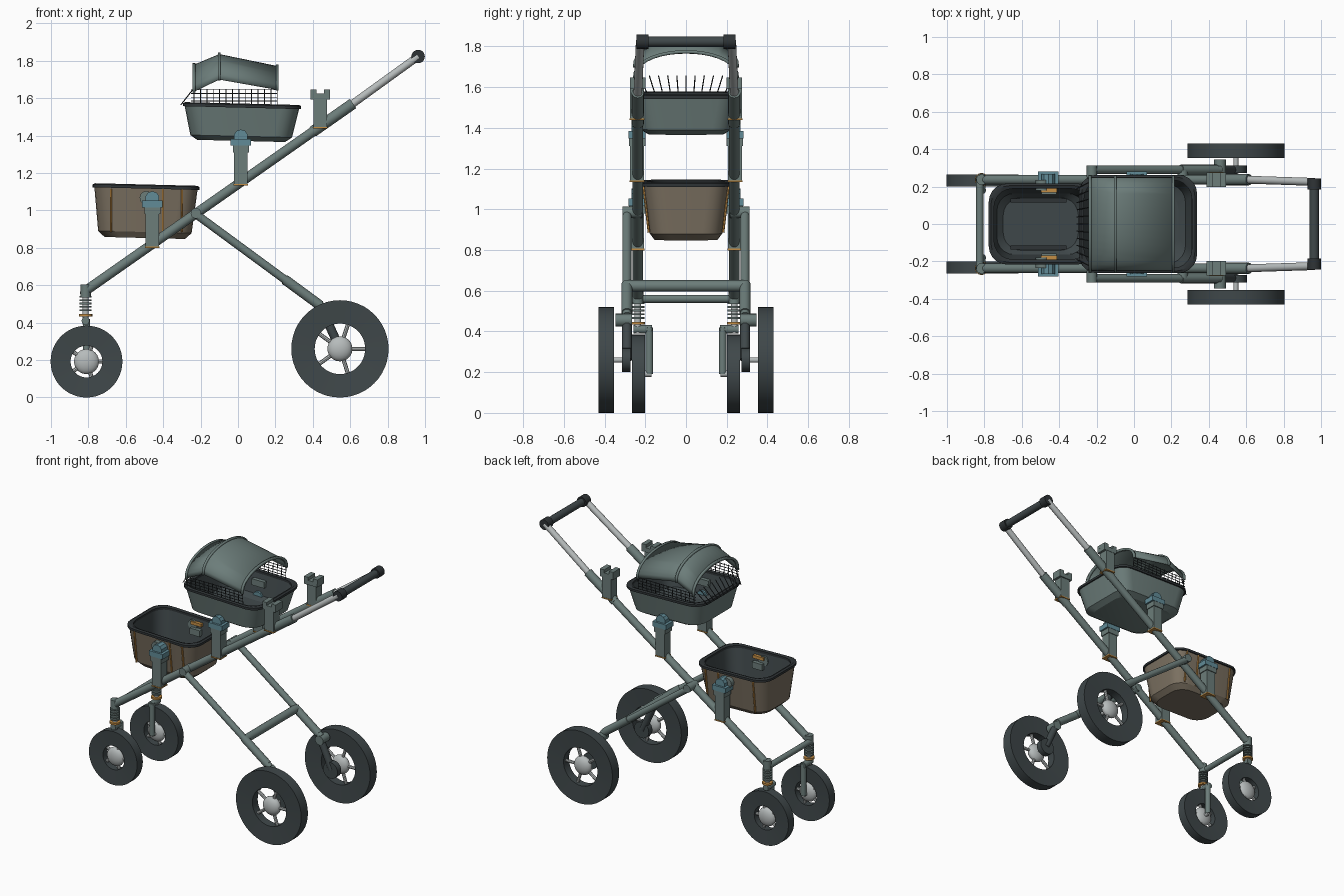
import bpy, bmesh, math
from math import sin, cos, pi
from mathutils import Vector, Matrix

old = bpy.data.objects.get("Cube")
if old:
    bpy.data.objects.remove(old)


def material(name, rgb):
    m = bpy.data.materials.new(name)
    m.use_nodes = True
    col = (*rgb, 1)
    m.diffuse_color = col
    m.node_tree.nodes["Principled BSDF"].inputs["Base Color"].default_value = col
    return m


FRAME = material("grey_green", (.15, .205, .195))
LIGHT = material("light_grey", (.47, .5, .5))
TYRE = material("tyre_charcoal", (.05, .064, .068))
DARK = material("trim_black", (.028, .034, .037))
BROWN = material("taupe_fabric", (.2, .165, .12))
ORANGE = material("orange", (.55, .27, .06))
TEAL = material("teal", (.12, .26, .31))


def finish(bm, name, mats, smooth=35):
    bmesh.ops.recalc_face_normals(bm, faces=bm.faces)
    me = bpy.data.meshes.new(name)
    bm.to_mesh(me)
    bm.free()
    ob = bpy.data.objects.new(name, me)
    bpy.context.collection.objects.link(ob)
    for m in mats if isinstance(mats, list) else [mats]:
        me.materials.append(m)
    if smooth:
        bpy.ops.object.select_all(action='DESELECT')
        ob.select_set(True)
        bpy.context.view_layer.objects.active = ob
        bpy.ops.object.shade_smooth_by_angle(angle=math.radians(smooth))
    return ob


def add_tube(bm, p, q, r, sides=16):
    p, q = Vector(p), Vector(q)
    rot = (q - p).to_track_quat('Z', 'Y').to_matrix().to_4x4()
    bmesh.ops.create_cone(bm, cap_ends=True, segments=sides, radius1=r, radius2=r,
                          depth=(q - p).length, matrix=Matrix.Translation((p + q) / 2) @ rot)


def tube(name, p, q, r, mat, sides=16):
    bm = bmesh.new()
    add_tube(bm, p, q, r, sides)
    return finish(bm, name, mat)


def box(name, centre, size, mat):
    bm = bmesh.new()
    bmesh.ops.create_cube(bm, size=1, matrix=Matrix.Translation(centre) @ Matrix.Diagonal((*size, 1)))
    return finish(bm, name, mat, 0)


def bridge(bm, a, b, mat=0):
    for i in range(len(a)):
        j = (i + 1) % len(a)
        bm.faces.new((a[i], a[j], b[j], b[i])).material_index = mat


def wheel(name, x, y, r, hole, width):
    # tyre as a revolved section, slightly dished toward the hole
    bm = bmesh.new()
    h, n = width / 2, 48
    rings = []
    for rad, dy in ((r, -h), (r, h), (hole, h * .8), (hole, -h * .8)):
        rings.append([bm.verts.new((x + rad * cos(2 * pi * i / n), y + dy, r + rad * sin(2 * pi * i / n)))
                      for i in range(n)])
    for k in range(4):
        bridge(bm, rings[k], rings[(k + 1) % 4])
    finish(bm, name + "_tyre", TYRE)
    # hub and five spokes
    bm = bmesh.new()
    bmesh.ops.create_uvsphere(bm, u_segments=20, v_segments=12, radius=.067,
                              matrix=Matrix.Translation((x, y, r)) @ Matrix.Diagonal((1, h / .067, 1, 1)))
    for i in range(5):
        a = 2 * pi * i / 5
        add_tube(bm, (x, y, r), (x + hole * 1.05 * cos(a), y, r + hole * 1.05 * sin(a)), .011, 8)
    finish(bm, name + "_hub", LIGHT)


def rounded_loop(bm, hx, hy, z, rad):
    pts = []
    for k, (sx, sy) in enumerate(((1, 1), (-1, 1), (-1, -1), (1, -1))):
        for i in range(6):
            a = (k + i / 5) * pi / 2
            pts.append(bm.verts.new((sx * (hx - rad) + rad * cos(a), sy * (hy - rad) + rad * sin(a), z)))
    return pts


def bowl(name, centre, levels, fabric):
    # levels: half length, half width, height; outer wall up, then inner wall down
    bm = bmesh.new()
    inner = [(a - .014, b - .014, z + .012) for a, b, z in levels[:-1]]
    inner.append((levels[-1][0] - .014, levels[-1][1] - .014, levels[-1][2]))
    loops = [rounded_loop(bm, a, b, z, .095) for a, b, z in levels + inner[::-1]]
    for k in range(len(loops) - 1):
        bridge(bm, loops[k], loops[k + 1], 0 if k < len(levels) - 1 else 1)
    bm.faces.new(loops[0])
    bm.faces.new(loops[-1]).material_index = 1
    ob = finish(bm, name, [fabric, TYRE], 25)
    # dark padded rim
    bm = bmesh.new()
    a, b, z = levels[-1]
    ring = [rounded_loop(bm, a + d, b + d, z + e, .1)
            for d, e in ((.008, -.01), (.008, .006), (-.004, .012), (-.02, .006), (-.02, -.01))]
    for k in range(5):
        bridge(bm, ring[k], ring[(k + 1) % 5])
    rim = finish(bm, name + "_rim", DARK)
    for o in (ob, rim):
        o.location = centre
        o.rotation_euler.y = .025


def arch(name, stations, half, mat, thick):
    # barrel strip through stations of (x, side height, crown height)
    bm, n = bmesh.new(), 18
    rows = [[bm.verts.new((x, half * cos(pi * i / n), zb + (zt - zb) * sin(pi * i / n) ** .85))
             for i in range(n + 1)] for x, zb, zt in stations]
    for a, b in zip(rows, rows[1:]):
        for i in range(n):
            bm.faces.new((a[i], a[i + 1], b[i + 1], b[i]))
    ob = finish(bm, name, mat, 30)
    mod = ob.modifiers.new("thickness", 'SOLIDIFY')
    mod.thickness, mod.offset = thick, 0


def rail(x):
    return .567 + .7 * (x + .82)


def leg(x):
    return .98 - .735 * (x + .225)


# frame, legs, wheels and brackets on both sides
for s, side in ((-1, "_front"), (1, "_back")):
    y, yl = s * .237, s * .29
    tube("main_rail" + side, (-.82, y, rail(-.82)), (.61, y, rail(.61)), .026, FRAME)
    tube("rail_sleeve" + side, (.4, y, rail(.4)), (.615, y, rail(.615)), .03, FRAME)
    tube("handle_tube" + side, (.6, y, rail(.6)), (.963, s * .225, 1.823), .021, LIGHT)
    tube("handle_knob" + side, (.963, s * .185, 1.823), (.963, s * .243, 1.823), .036, DARK, 20)
    tube("rail_pivot" + side, (-.225, s * .215, .985), (-.225, s * .312, .985), .028, FRAME)
    tube("rear_leg" + side, (-.225, yl, leg(-.225)), (.46, yl, leg(.46)), .022, FRAME)
    tube("leg_sleeve" + side, (.25, yl, leg(.25)), (.44, yl, leg(.44)), .027, FRAME)

    # rear suspension arm and axle
    tube("arm_pivot" + side, (.46, s * .265, .455), (.46, s * .345, .455), .032, FRAME)
    tube("swing_arm" + side, (.45, yl, .47), (.545, yl, .26), .024, TYRE)
    tube("arm_hub" + side, (.545, s * .272, .26), (.545, s * .314, .26), .058, TYRE, 20)
    tube("rear_axle" + side, (.545, s * .3, .26), (.545, s * .4, .26), .013, LIGHT)
    wheel("large_wheel" + side, .545, s * .392, .26, .135, .076)

    # front post, spring and one-sided fork
    tube("front_post" + side, (-.815, y, .535), (-.815, y, .605), .028, FRAME)
    tube("spring_core" + side, (-.815, y, .39), (-.815, y, .55), .017, LIGHT)
    for k in range(5):
        z = .462 + k * .018
        tube("spring_coil" + side, (-.815, y, z), (-.815, y, z + .009), .033, FRAME)
    tube("spring_ring" + side, (-.815, y, .433), (-.815, y, .447), .036, ORANGE)
    tube("fork_crown" + side, (-.815, s * .168, .41), (-.815, s * .258, .41), .021, FRAME)
    tube("fork_blade" + side, (-.81, s * .18, .42), (-.81, s * .18, .19), .019, FRAME)
    tube("front_axle" + side, (-.81, s * .17, .192), (-.81, s * .24, .192), .015, LIGHT)
    wheel("small_wheel" + side, -.81, s * .233, .192, .085, .065)

    # seat brackets
    for label, x, low, top in (("lower", -.458, .8, .99), ("middle", .015, 1.135, 1.32), ("upper", .44, 1.44, 1.6)):
        n = label + "_bracket"
        box(n + "_post" + side, (x, s * .24, (low + top) / 2), (.072, .068, top - low), FRAME)
        box(n + "_clamp" + side, (x, s * .24, low + .002), (.076, .074, .008), ORANGE)
        if label == "upper":
            box(n + "_head" + side, (x, y, top + .008), (.105, .078, .032), FRAME)
            for d in (-1, 1):
                box(n + "_prong" + side, (x + d * .036, y, top + .032), (.034, .078, .028), FRAME)
        else:
            box(n + "_head" + side, (x, s * .24, top + .015), (.085, .08, .05), FRAME)
            box(n + "_lock" + side, (x, s * .24, top + .045), (.11, .084, .036), TEAL)
            tube(n + "_knob" + side, (x, s * .2, top + .075), (x, s * .268, top + .075), .038, TEAL, 10)
    tube("basket_mount" + side, (-.49, s * .18, 1.068), (-.49, s * .235, 1.068), .036, FRAME, 12)
    box("basket_inner_plate" + side, (-.455, s * .183, 1.085), (.085, .028, .022), ORANGE)
    box("basket_inner_pad" + side, (-.455, s * .172, 1.03), (.08, .03, .045), FRAME)
    box("basket_floor_bar" + side, (-.51, s * .125, .9), (.3, .022, .03), DARK)
    box("seat_inner_pad" + side, (.015, s * .22, 1.49), (.1, .03, .045), FRAME)
    for x in (-.68, -.4, -.3):
        tube("basket_strap" + side, (x, s * .182, .885), (x, s * .209, 1.115), .006, ORANGE, 6)

    # side mesh under the hood
    bm = bmesh.new()
    for i in range(14):
        x = -.235 + i * .0342
        add_tube(bm, (x, s * .242, 1.56), (x, s * .248, 1.65), .0025, 5)
    for z in (1.585, 1.605, 1.625, 1.645):
        add_tube(bm, (-.25, s * .245, z), (.21, s * .245, z), .0025, 5)
    finish(bm, "side_mesh" + side, DARK)

# bars joining both sides
tube("handle_grip", (.963, -.2, 1.823), (.963, .2, 1.823), .026, TYRE)
tube("front_crossbar", (-.825, -.24, .56), (-.825, .24, .56), .02, FRAME)
tube("rear_crossbar", (.26, -.29, leg(.26)), (.26, .29, leg(.26)), .028, FRAME)

# basket and upper seat
bowl("basket", (-.52, 0, 0), [(.215, .155, .853), (.25, .178, .885), (.277, .209, 1.127)], BROWN)
bowl("upper_seat", (-.018, 0, 0), [(.235, .185, 1.372), (.272, .225, 1.397), (.308, .255, 1.56)], FRAME)

# folding hood with three ribs
profile = [(-.235, 1.635, 1.775), (-.1, 1.70, 1.832), (.21, 1.645, 1.768)]
arch("hood", profile, .248, FRAME, .008)
for x, zb, zt in profile:
    arch("hood_rib", [(x - .007, zb - .004, zt + .005), (x + .007, zb - .004, zt + .005)], .253, FRAME, .016)

# slanted rods at the open end of the hood
bm = bmesh.new()
for i in range(11):
    t = (i - 5) / 5
    add_tube(bm, (-.305, t * .19, 1.565), (-.235, t * .225, 1.655), .003, 5)
finish(bm, "hood_end_rods", DARK)
